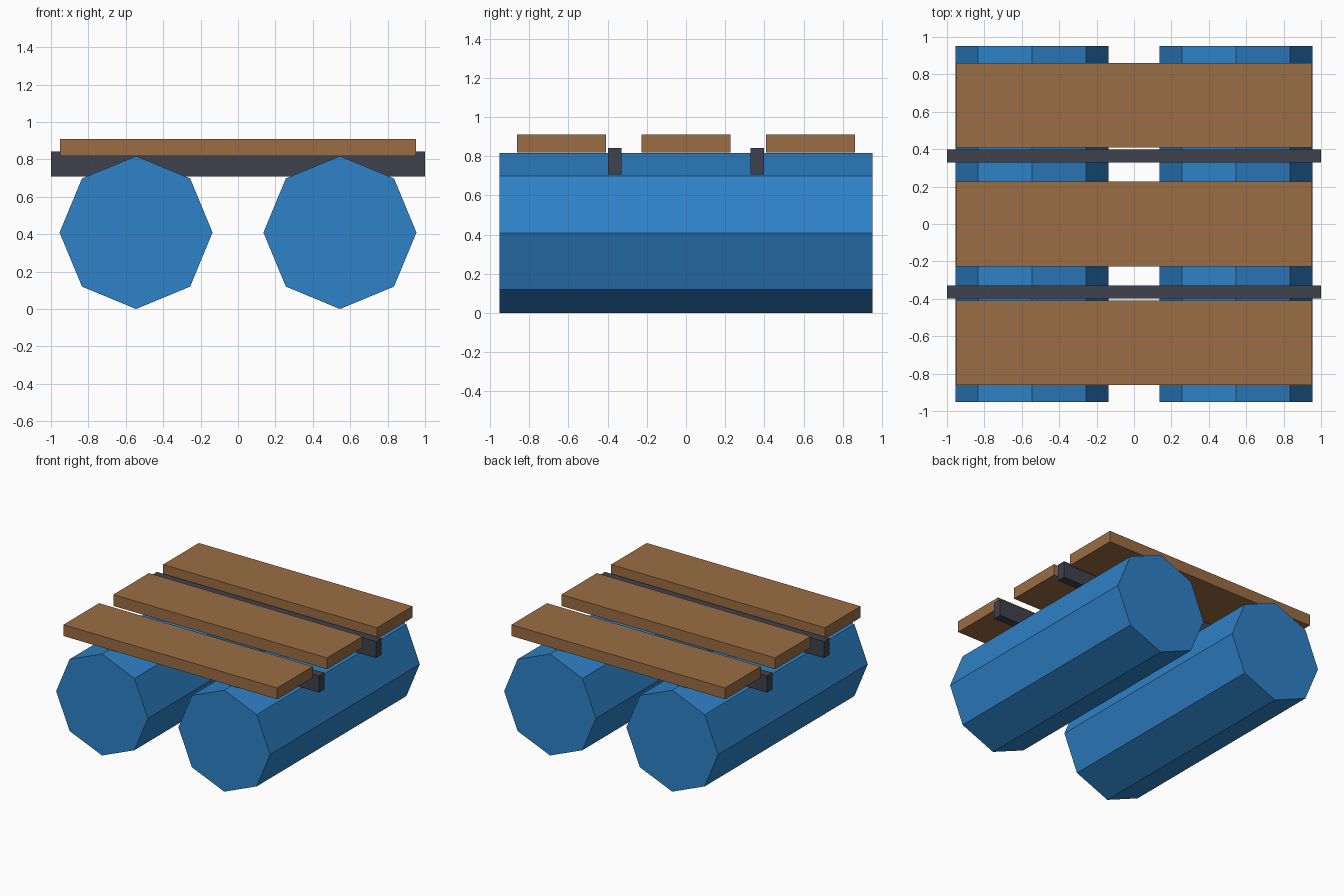
import bpy
import math

if "Cube" in bpy.data.objects:
    bpy.data.objects.remove(bpy.data.objects["Cube"])


def material(name, rgb):
    # sRGB bytes to linear diffuse colour
    mat = bpy.data.materials.new(name)
    lin = [((c / 255 + 0.055) / 1.055) ** 2.4 for c in rgb]
    mat.diffuse_color = (*lin, 1.0)
    mat.use_nodes = True
    mat.node_tree.nodes["Principled BSDF"].inputs["Base Color"].default_value = mat.diffuse_color
    return mat


BLUE = material("barrel blue", (46, 130, 200))
WOOD = material("plank brown", (155, 109, 67))
IRON = material("dark grey", (62, 66, 76))


def box(name, y, z0, z1, half_x, width, mat):
    bpy.ops.mesh.primitive_cube_add(size=1, location=(0, y, (z0 + z1) / 2))
    ob = bpy.context.object
    ob.name = name
    ob.scale = (2 * half_x, width, z1 - z0)
    bpy.ops.object.transform_apply(location=False, rotation=False, scale=True)
    ob.data.materials.append(mat)


# Two eight-sided floats lying front to back, one corner up
for side, x in (("left", -0.545), ("right", 0.545)):
    bpy.ops.mesh.primitive_cylinder_add(
        vertices=8, radius=0.409, depth=1.906,
        location=(x, 0, 0.409), rotation=(math.pi / 2, 0, 0))
    barrel = bpy.context.object
    barrel.name = side + "_barrel"
    bpy.ops.object.transform_apply(location=False, rotation=True, scale=False)
    barrel.data.materials.append(BLUE)

# Cross beams tying the floats together
for end, y in (("front", -0.363), ("back", 0.363)):
    box(end + "_beam", y, 0.708, 0.842, 1.0, 0.068, IRON)

# Deck planks
for place, y in (("front", -0.635), ("middle", 0), ("back", 0.635)):
    box(place + "_plank", y, 0.819, 0.91, 0.953, 0.454, WOOD)
